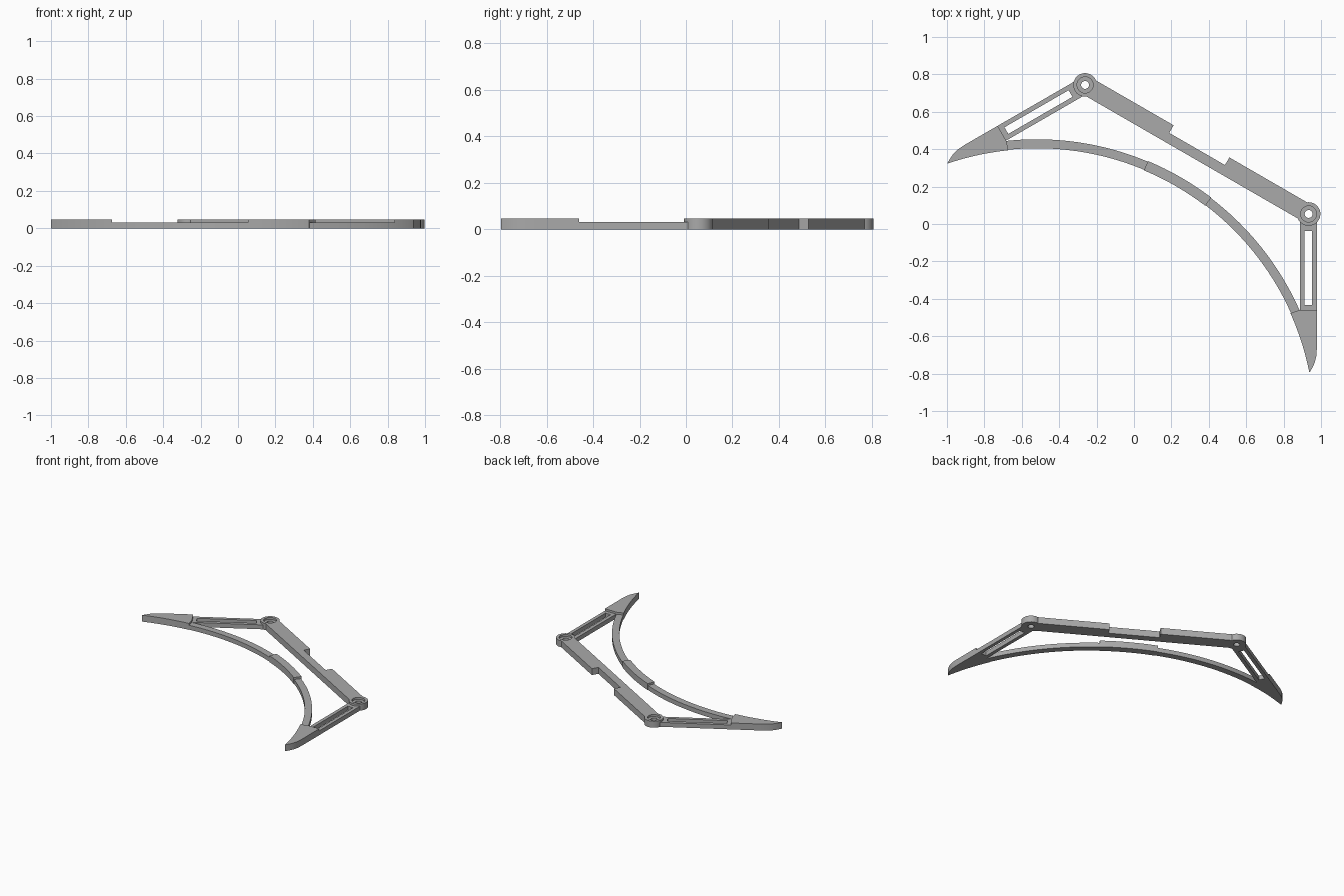
import bpy, bmesh, math
from mathutils import Vector

if "Cube" in bpy.data.objects:
    bpy.data.objects.remove(bpy.data.objects["Cube"])

grey = bpy.data.materials.new("mid grey")
grey.use_nodes = True
grey.diffuse_color = (0.4, 0.4, 0.4, 1)
grey.node_tree.nodes["Principled BSDF"].inputs["Base Color"].default_value = (0.4, 0.4, 0.4, 1)

# Layout: the shape mirrors about a line through MID, square to ALONG
ALONG = Vector((math.cos(math.pi / 6), -0.5))
OUT = Vector((0.5, math.cos(math.pi / 6)))
MID = Vector((0.336, 0.3985))
HALF = 0.69
HINGE = MID + ALONG * HALF
ARC_CENTRE = MID - OUT * 1.712
HIGH, LOW = 0.047, 0.032
R_IN, R_OUT = 1.488, 1.537


def mirrored(points):
    return [p - ALONG * (2 * (p - MID).dot(ALONG)) for p in points]


def arc(centre, radius, start, end, steps):
    angles = [math.radians(start + (end - start) * i / steps) for i in range(steps + 1)]
    return [centre + Vector((math.cos(a), math.sin(a))) * radius for a in angles]


def finish(name, bm):
    bmesh.ops.recalc_face_normals(bm, faces=bm.faces)
    mesh = bpy.data.meshes.new(name)
    bm.to_mesh(mesh)
    bm.free()
    mesh.materials.append(grey)
    obj = bpy.data.objects.new(name, mesh)
    bpy.context.collection.objects.link(obj)
    bpy.ops.object.select_all(action='DESELECT')
    obj.select_set(True)
    bpy.context.view_layer.objects.active = obj
    bpy.ops.object.shade_smooth_by_angle(angle=math.radians(30))


def loop(bm, points, z):
    return [bm.verts.new((p.x, p.y, z)) for p in points]


def bridge(bm, a, b):
    n = len(a)
    for i in range(n):
        j = (i + 1) % n
        bm.faces.new((a[i], a[j], b[j], b[i]))


def prism(name, points, z1):
    bm = bmesh.new()
    low, top = loop(bm, points, 0), loop(bm, points, z1)
    bm.faces.new(low)
    bm.faces.new(top)
    bridge(bm, low, top)
    finish(name, bm)


def lathe_loops(name, sections):
    """Joins a closed chain of equal loops, given as (points, height)."""
    bm = bmesh.new()
    loops = [loop(bm, p, z) for p, z in sections]
    for i, ring in enumerate(loops):
        bridge(bm, ring, loops[(i + 1) % len(loops)])
    finish(name, bm)


def band(name, r0, r1, start, end, steps, z1):
    prism(name, arc(ARC_CENTRE, r1, start, end, steps)
          + arc(ARC_CENTRE, r0, end, start, steps), z1)


def rectangle(x0, x1, y0, y1):
    return [Vector(c) for c in ((x0, y0), (x1, y0), (x1, y1), (x0, y1))]


# Long back bar with a central notch and ends hollowed to fit the hinges
half_bar = [MID + ALONG * 0.172 + OUT * v for v in (0.003, 0.05)]
for i in range(13):
    a = math.radians(124 + 112 * i / 12)
    half_bar.append(MID + ALONG * (HALF + 0.06 * math.cos(a)) + OUT * 0.06 * math.sin(a))
prism("back_bar", half_bar + mirrored(half_bar)[::-1], HIGH)

# Curved inner band and raised grip
band("curved_band", R_IN + 0.001, R_OUT, 23.5, 96.5, 64, LOW)
band("grip", R_IN - 0.002, R_OUT + 0.003, 52.7, 67.3, 16, HIGH)

# Hinges, slotted limbs and blade tips, made on one side and mirrored
rings = [arc(HINGE, r, 0, 360, 48)[:-1] for r in (0.063, 0.043, 0.021)]
frame = rectangle(0.887, 0.978, -0.47, 0.018)
slot = rectangle(0.912, 0.953, -0.433, -0.037)
tip = arc(ARC_CENTRE, R_IN - 0.002, 24.1, 11.2, 16)
tip += [Vector(c) for c in ((0.953, -0.77), (0.967, -0.74), (0.975, -0.705),
                            (0.978, -0.66), (0.978, -0.461), (0.882, -0.461))]

for side, place in (("left", list), ("right", mirrored)):
    outer, seat, hole = [place(r) for r in rings]
    lathe_loops(side + "_hinge", [(outer, 0), (outer, HIGH), (seat, HIGH),
                                  (seat, LOW), (hole, LOW), (hole, 0)])
    rim, gap = place(frame), place(slot)
    lathe_loops(side + "_limb", [(rim, 0), (rim, LOW), (gap, LOW), (gap, 0)])
    prism(side + "_blade_tip", place(tip), HIGH)
